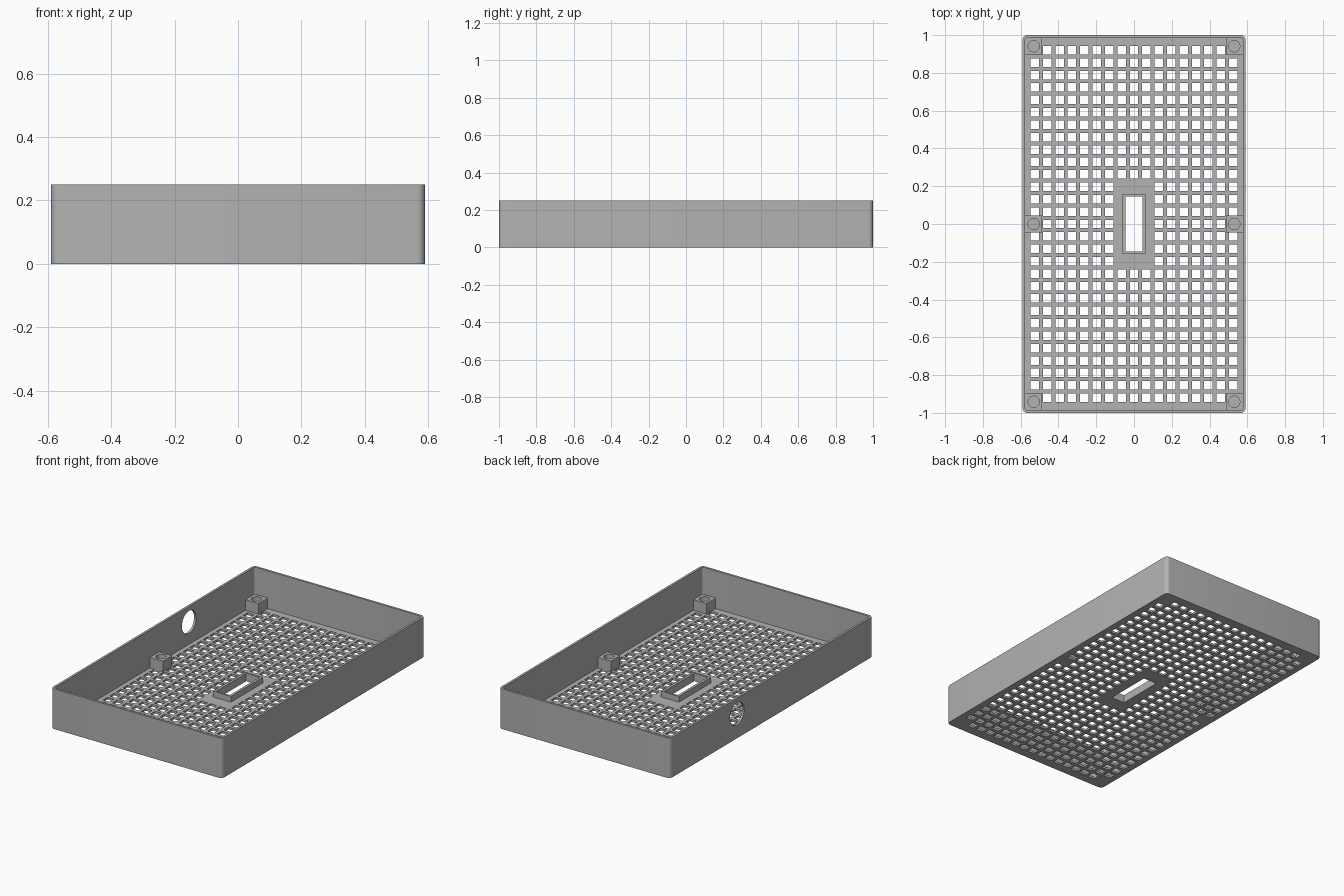
import bpy, bmesh, math

if "Cube" in bpy.data.objects:
    bpy.data.objects.remove(bpy.data.objects["Cube"], do_unlink=True)

HX, HY, HEIGHT = 0.59, 1.0, 0.25      # half width, half length, height
WALL, FLOOR = 0.014, 0.014
PITCH, HOLE = 0.0657, 0.045
COLS, ROWS = 8, 14                    # holes each side of the middle
SLOT_X, SLOT_Y = 0.046, 0.146

grey = bpy.data.materials.new("plain grey")
grey.use_nodes = True
colour = (0.45, 0.45, 0.45, 1)
grey.diffuse_color = colour
grey.node_tree.nodes["Principled BSDF"].inputs["Base Color"].default_value = colour


def finish(bm, name):
    bmesh.ops.recalc_face_normals(bm, faces=bm.faces)
    mesh = bpy.data.meshes.new(name)
    bm.to_mesh(mesh)
    bm.free()
    mesh.materials.append(grey)
    obj = bpy.data.objects.new(name, mesh)
    bpy.context.collection.objects.link(obj)
    return obj


def activate(obj):
    bpy.ops.object.select_all(action='DESELECT')
    obj.select_set(True)
    bpy.context.view_layer.objects.active = obj


def cut_round(obj, location, radius, depth, rotation=(0, 0, 0)):
    """Drill a cylindrical hole through an object."""
    bpy.ops.mesh.primitive_cylinder_add(vertices=32, radius=radius, depth=depth,
                                        location=location, rotation=rotation)
    cutter = bpy.context.object
    cutter.hide_render = True
    mod = obj.modifiers.new("hole", 'BOOLEAN')
    mod.object, mod.operation, mod.solver = cutter, 'DIFFERENCE', 'EXACT'
    activate(obj)
    bpy.ops.object.modifier_apply(modifier="hole")
    bpy.data.objects.remove(cutter, do_unlink=True)


def outline(hx, hy, r, steps=6):
    """Rounded rectangle, anticlockwise; r = 0 gives plain corners."""
    pts = []
    for k, (sx, sy) in enumerate([(1, 1), (-1, 1), (-1, -1), (1, -1)]):
        for i in range(steps + 1 if r else 1):
            a = math.pi / 2 * (k + i / steps)
            pts.append((sx * (hx - r) + r * math.cos(a), sy * (hy - r) + r * math.sin(a)))
    return pts


def ring(name, outer, inner, z0, z1):
    """Closed tube between two outlines with equal point counts."""
    bm = bmesh.new()
    loops = [[bm.verts.new((x, y, z)) for x, y in pts]
             for pts, z in [(outer, z0), (outer, z1), (inner, z1), (inner, z0)]]
    n = len(outer)
    for a, b in zip(loops, loops[1:] + loops[:1]):
        for i in range(n):
            j = (i + 1) % n
            bm.faces.new((a[i], a[j], b[j], b[i]))
    return finish(bm, name)


# Outer wall with rounded corners and a cable hole in one long side
walls = ring("walls", outline(HX, HY, 0.025),
             outline(HX - WALL, HY - WALL, 0.011), 0, HEIGHT)
cut_round(walls, (-HX, 0.34, 0.153), 0.07, 0.1, (0, math.pi / 2, 0))
activate(walls)
bpy.ops.object.shade_smooth_by_angle(angle=math.radians(30))


# Perforated floor
def is_block(i, j):
    return abs(i) == COLS and abs(j) in (0, ROWS)


def is_open(x, y):
    if abs(x) < SLOT_X and abs(y) < SLOT_Y:
        return True
    i, j = round(x / PITCH), round(y / PITCH)
    if abs(i) > COLS or abs(j) > ROWS or is_block(i, j):
        return False
    if abs(i) <= 1 and abs(j) <= 3:   # solid pad around the slot
        return False
    return abs(x - i * PITCH) < HOLE / 2 and abs(y - j * PITCH) < HOLE / 2


def breaks(count, edge, slot):
    lines = [k * PITCH + s * HOLE / 2 for k in range(-count, count + 1) for s in (-1, 1)]
    return sorted(lines + [-edge, edge, -slot, slot])


xs = breaks(COLS, HX - WALL, SLOT_X)
ys = breaks(ROWS, HY - WALL, SLOT_Y)
bm = bmesh.new()
grid = [[bm.verts.new((x, y, 0)) for y in ys] for x in xs]
for i in range(len(xs) - 1):
    for j in range(len(ys) - 1):
        if not is_open((xs[i] + xs[i + 1]) / 2, (ys[j] + ys[j + 1]) / 2):
            bm.faces.new((grid[i][j], grid[i + 1][j], grid[i + 1][j + 1], grid[i][j + 1]))
bmesh.ops.delete(bm, geom=[v for v in bm.verts if not v.link_faces], context='VERTS')
top = bmesh.ops.extrude_face_region(bm, geom=bm.faces[:])["geom"]
bmesh.ops.translate(bm, vec=(0, 0, FLOOR),
                    verts=[e for e in top if isinstance(e, bmesh.types.BMVert)])
finish(bm, "perforated_floor")

# Raised rim round the centre slot
ring("slot_rim", outline(0.062, 0.158, 0), outline(SLOT_X, SLOT_Y, 0), FLOOR, 0.05)

# Screw blocks in the corners and half way along the long sides
BLOCK, TOP = 0.09, 0.08
for sx, side in [(-1, "right"), (1, "left")]:
    for sy, place in [(-1, "front"), (0, "middle"), (1, "back")]:
        x = sx * (HX - WALL - BLOCK / 2)
        y = sy * (HY - WALL - BLOCK / 2)
        bm = bmesh.new()
        bmesh.ops.create_cube(bm, size=1)
        bmesh.ops.scale(bm, vec=(BLOCK, BLOCK, TOP - FLOOR), verts=bm.verts)
        bmesh.ops.translate(bm, vec=(x, y, (TOP + FLOOR) / 2), verts=bm.verts)
        block = finish(bm, f"{place}_{side}_screw_block")
        cut_round(block, (x, y, TOP), 0.03, 2 * (TOP - FLOOR) - 0.01)
